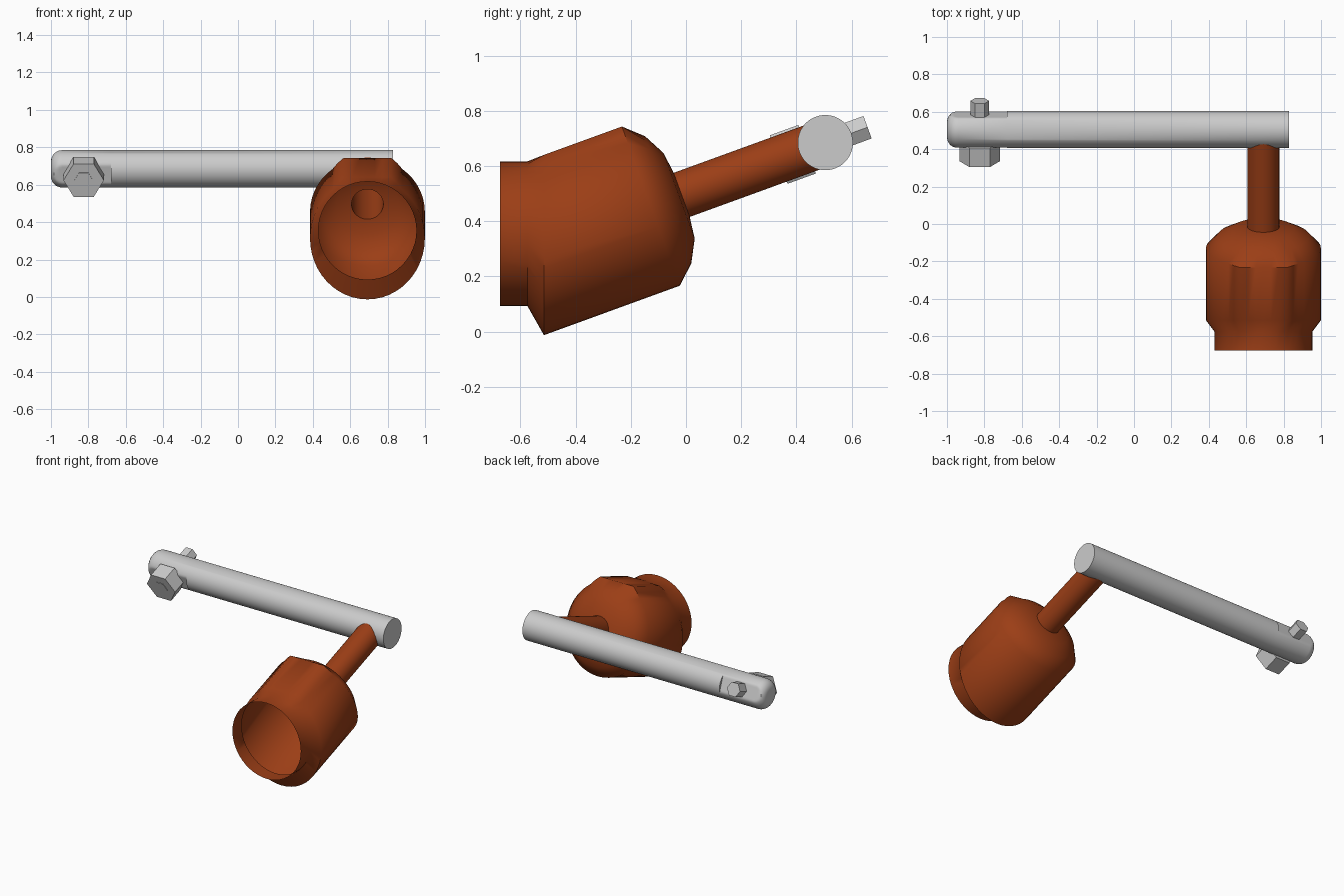
import bpy
import bmesh
from math import sin, cos, pi, radians
from mathutils import Vector

cube = bpy.data.objects.get("Cube")
if cube:
    bpy.data.objects.remove(cube, do_unlink=True)

TILT = radians(20)
C, S = cos(TILT), sin(TILT)
ARM_Y, ARM_Z, ARM_R = 0.505, 0.685, 0.1
CUP_X, CUP_R = 0.692, 0.307
BOLT_X = -0.825


def tilted(x, along, up):
    """Point given by distance along and above the tilted axis."""
    return Vector((x, ARM_Y + along * C - up * S, ARM_Z + along * S + up * C))


def angles(n, start=0.0):
    return [start + 2 * pi * i / n for i in range(n)]


def loft(name, rings, caps, color=None, sharp=45):
    """Skin a list of equal rings, optionally closing the ends."""
    bm = bmesh.new()
    rows = [[bm.verts.new(p) for p in ring] for ring in rings]
    n = len(rows[0])
    for a, b in zip(rows, rows[1:]):
        for i in range(n):
            j = (i + 1) % n
            bm.faces.new((a[i], a[j], b[j], b[i]))
    if caps:
        bm.faces.new(rows[0])
        bm.faces.new(rows[-1])
    bmesh.ops.recalc_face_normals(bm, faces=bm.faces)
    mesh = bpy.data.meshes.new(name)
    bm.to_mesh(mesh)
    bm.free()
    obj = bpy.data.objects.new(name, mesh)
    bpy.context.collection.objects.link(obj)
    if color:
        mat = bpy.data.materials.new(name + "_paint")
        mat.use_nodes = True
        mat.diffuse_color = color
        mat.node_tree.nodes["Principled BSDF"].inputs["Base Color"].default_value = color
        mesh.materials.append(mat)
    bpy.ops.object.select_all(action="DESELECT")
    obj.select_set(True)
    bpy.context.view_layer.objects.active = obj
    bpy.ops.object.shade_smooth_by_angle(angle=radians(sharp))
    return obj


# Arm: round bar with a filleted end and two flats for the bolt
def arm_ring(x, r, flat):
    ring = []
    for a in angles(64):
        along = r * cos(a)
        if flat:
            along = max(-0.085, min(0.085, along))
        ring.append(tilted(x, along, r * sin(a)))
    return ring


fillet = 0.06
arm = []
for k in range(7):
    q = k / 6 * pi / 2
    arm.append(arm_ring(-1 + fillet * (1 - cos(q)),
                        ARM_R - fillet * (1 - sin(q)), True))
arm += [arm_ring(-0.68, ARM_R, True), arm_ring(-0.68, ARM_R, False),
        arm_ring(0.83, ARM_R, False)]
loft("arm", arm, True, sharp=30)


# Bolt: hexagonal head and hexagonal shank through the arm
def hex_bar(name, radius, start, end):
    loft(name, [[tilted(BOLT_X + radius * sin(a), s, radius * cos(a))
                 for a in angles(6, pi / 2)] for s in (start, end)], True, sharp=20)


hex_bar("bolt_head", 0.108, -0.18, -0.07)
hex_bar("bolt_shank", 0.05, -0.183, 0.163)


# Cup: thin open shell with a flat pad along its top, running into the stem
def pad_radius(a):
    a = abs((a + pi) % (2 * pi) - pi)
    corner, foot = pi / 8, pi / 8 + radians(15)
    if a <= corner + 0.001:
        return CUP_R / cos(a)
    if a < foot:
        mix = (a - corner) / (foot - corner)
        return (1 - mix) * CUP_R / cos(corner) + mix * CUP_R
    return CUP_R


SEG = angles(48)


def mouth_ring(y):
    return [Vector((CUP_X + 0.262 * sin(a), y, 0.355 + 0.262 * cos(a))) for a in SEG]


def shoulder_ring(y):
    ring = []
    for a in SEG:
        up = pad_radius(a) * cos(a)
        along = (y - ARM_Y + up * S) / C
        ring.append(tilted(CUP_X + pad_radius(a) * sin(a), along, up))
    return ring


def cup_ring(along, r=None):
    return [tilted(CUP_X + (r or pad_radius(a)) * sin(a), along,
                   (r or pad_radius(a)) * cos(a)) for a in SEG]


cup = [mouth_ring(-0.675), mouth_ring(-0.575), shoulder_ring(-0.515), cup_ring(-0.673)]
cup += [cup_ring(s, r) for s, r in
        ((-0.606, 0.245), (-0.564, 0.165), (-0.554, 0.085), (0.0, 0.085))]
loft("cup_and_stem", cup, False, (0.33, 0.048, 0.008, 1))
